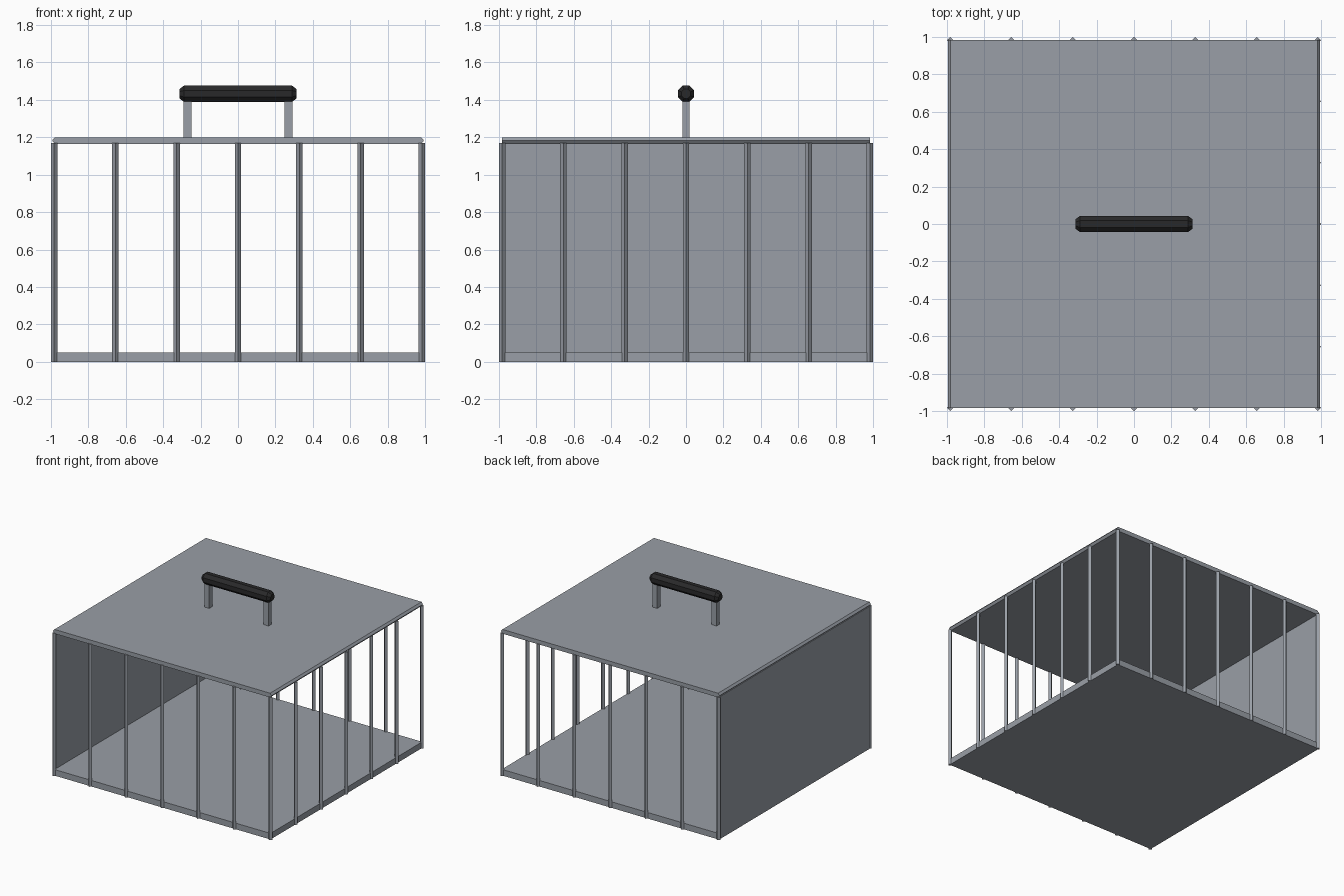
import bpy, bmesh, math
from mathutils import Matrix

if "Cube" in bpy.data.objects:
    bpy.data.objects.remove(bpy.data.objects["Cube"])


def material(name, rgb):
    m = bpy.data.materials.new(name)
    m.diffuse_color = (*rgb, 1)
    m.use_nodes = True
    m.node_tree.nodes["Principled BSDF"].inputs["Base Color"].default_value = m.diffuse_color
    return m


STEEL = material("grey_steel", (0.32, 0.345, 0.385))
RUBBER = material("black_rubber", (0.022, 0.022, 0.023))


def finish(name, bm, mat):
    bmesh.ops.recalc_face_normals(bm, faces=bm.faces)
    me = bpy.data.meshes.new(name)
    bm.to_mesh(me)
    bm.free()
    me.materials.append(mat)
    ob = bpy.data.objects.new(name, me)
    bpy.context.collection.objects.link(ob)
    return ob


def box(name, x, y, z, mat=STEEL):
    bm = bmesh.new()
    size = [b - a for a, b in (x, y, z)]
    mid = [(a + b) / 2 for a, b in (x, y, z)]
    bmesh.ops.create_cube(bm, size=1, matrix=Matrix.Translation(mid) @ Matrix.Diagonal((*size, 1)))
    return finish(name, bm, mat)


def sweep_x(name, rings, mat):
    """Skin a row of (x, [(y, z), ...]) rings and cap both ends."""
    bm = bmesh.new()
    loops = [[bm.verts.new((x, y, z)) for y, z in pts] for x, pts in rings]
    n = len(loops[0])
    for a, b in zip(loops, loops[1:]):
        for i in range(n):
            j = (i + 1) % n
            bm.faces.new((a[i], a[j], b[j], b[i]))
    bm.faces.new(loops[0])
    bm.faces.new(loops[-1])
    return finish(name, bm, mat)


# Floor tray and solid left wall
box("floor_tray", (-0.985, 0.985), (-0.985, 0.985), (0, 0.05))
box("left_wall", (-0.99, -0.978), (-0.983, 0.983), (0, 1.17))

# Roof slab with pointed left and right edges
bm = bmesh.new()
profile = [(-0.98, 1.165), (0.98, 1.165), (0.994, 1.183), (0.98, 1.2), (-0.98, 1.2), (-0.994, 1.183)]
face = bm.faces.new([bm.verts.new((x, -0.983, z)) for x, z in profile])
ext = bmesh.ops.extrude_face_region(bm, geom=[face])["geom"]
bmesh.ops.translate(bm, verts=[v for v in ext if isinstance(v, bmesh.types.BMVert)], vec=(0, 1.966, 0))
finish("roof", bm, STEEL)

# Diamond-section bars on the front, back and right side
EDGE, R, H = 0.983, 0.017, 1.17
steps = [EDGE * i / 3 for i in range(-3, 4)]
places = {"front_bar": [(s, -EDGE) for s in steps],
          "back_bar": [(s, EDGE) for s in steps],
          "right_bar": [(EDGE, s) for s in steps[1:-1]]}
for name, spots in places.items():
    for x, y in spots:
        bm = bmesh.new()
        ring = [bm.verts.new((x + R * math.cos(a), y + R * math.sin(a), 0))
                for a in (k * math.pi / 2 for k in range(4))]
        base = bm.faces.new(ring)
        ext = bmesh.ops.extrude_face_region(bm, geom=[base])["geom"]
        bmesh.ops.translate(bm, verts=[v for v in ext if isinstance(v, bmesh.types.BMVert)], vec=(0, 0, H))
        finish(name, bm, STEEL)

# Handle posts
for side in (-1, 1):
    cx = side * 0.27
    box("handle_post", (cx - 0.022, cx + 0.022), (-0.02, 0.02), (1.19, 1.41))


# Eight-sided grip with chamfered ends
def octagon(r):
    c = r / math.cos(math.pi / 8)
    return [(c * math.cos(a), 1.433 + c * math.sin(a))
            for a in (math.pi / 8 + k * math.pi / 4 for k in range(8))]


sweep_x("handle_grip", [(-0.313, octagon(0.025)), (-0.288, octagon(0.044)),
                        (0.288, octagon(0.044)), (0.313, octagon(0.025))], RUBBER)
